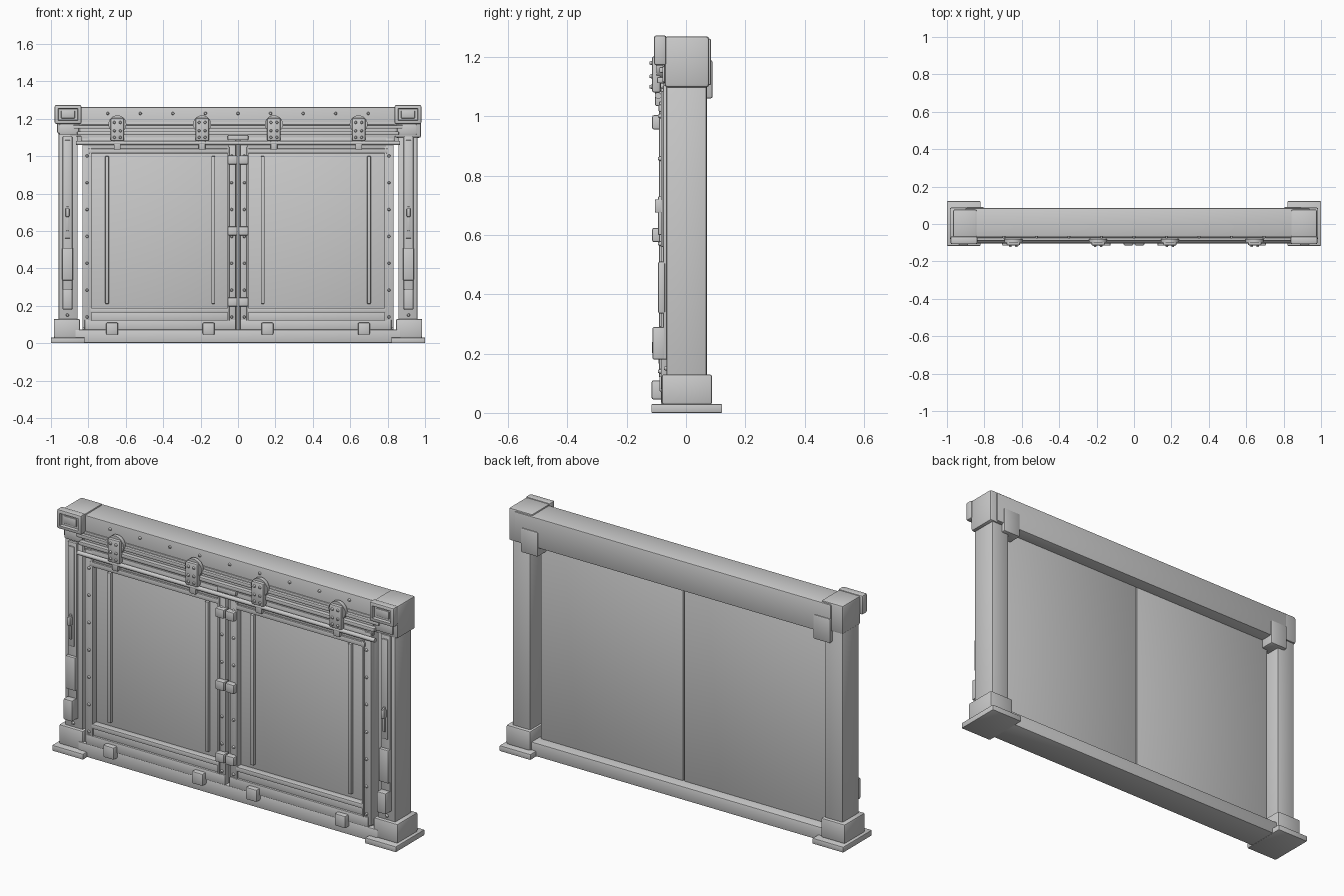
import bpy, bmesh, math
from mathutils import Matrix, Vector

old = bpy.data.objects.get("Cube")
if old:
    bpy.data.objects.remove(old, do_unlink=True)

grey = bpy.data.materials.new("plain grey")
grey.use_nodes = True
grey.diffuse_color = (0.6, 0.6, 0.6, 1)
grey.node_tree.nodes["Principled BSDF"].inputs["Base Color"].default_value = (0.6, 0.6, 0.6, 1)


def finish(name, bm):
    mesh = bpy.data.meshes.new(name)
    bmesh.ops.recalc_face_normals(bm, faces=bm.faces)
    bm.to_mesh(mesh)
    bm.free()
    mesh.materials.append(grey)
    obj = bpy.data.objects.new(name, mesh)
    bpy.context.collection.objects.link(obj)
    bpy.ops.object.select_all(action="DESELECT")
    obj.select_set(True)
    bpy.context.view_layer.objects.active = obj
    bpy.ops.object.shade_smooth_by_angle(angle=math.radians(40))
    return obj


def box(name, x, y, z, bevel=0.004, recess=None):
    """Bevelled box from (min, max) pairs; recess = (border, depth) sinks the front face."""
    bm = bmesh.new()
    bmesh.ops.create_cube(bm, size=1)
    for v in bm.verts:
        v.co = Vector([(a + b) / 2 + c * abs(b - a) for (a, b), c in zip((x, y, z), v.co)])
    bmesh.ops.bevel(bm, geom=bm.edges[:], offset=bevel, segments=2, profile=0.5, affect="EDGES")
    if recess:
        bm.normal_update()
        front = max((f for f in bm.faces if f.normal.y < -0.9), key=lambda f: f.calc_area())
        bmesh.ops.inset_region(bm, faces=[front], thickness=recess[0])
        bmesh.ops.inset_region(bm, faces=[front], thickness=0.004, depth=-recess[1])
    return finish(name, bm)


def disc(name, x, z, radius, y0, y1, segments=24, tip=1.0):
    """Cylinder along y, its front end scaled by tip."""
    bm = bmesh.new()
    turn = Matrix.Translation((x, (y0 + y1) / 2, z)) @ Matrix.Rotation(math.radians(90), 4, "X")
    bmesh.ops.create_cone(bm, cap_ends=True, segments=segments, radius1=radius,
                          radius2=radius * tip, depth=y1 - y0, matrix=turn)
    return finish(name, bm)


def rod(name, x0, x1, y, z, radius):
    bm = bmesh.new()
    turn = Matrix.Translation(((x0 + x1) / 2, y, z)) @ Matrix.Rotation(math.radians(90), 4, "Y")
    bmesh.ops.create_cone(bm, cap_ends=True, segments=16, radius1=radius, radius2=radius,
                          depth=x1 - x0, matrix=turn)
    return finish(name, bm)


def rivet(name, x, z, y):
    disc(name, x, z, 0.009, y - 0.009, y + 0.003, 12, 0.55)


# Main beams
box("top_beam", (-0.9, 0.94), (-0.068, 0.085), (1.105, 1.262), 0.006)
box("beam_lip", (-0.86, 0.86), (-0.074, -0.06), (1.165, 1.18), 0.003)
box("sill_beam", (-0.87, 0.87), (-0.085, 0.075), (0.002, 0.072), 0.005)
for i in range(9):
    rivet("beam_rivet", (i - 4) * 0.174, 1.228, -0.068)

# Posts, feet and caps on both sides
for side, s in (("left", 1), ("right", -1)):
    def sbox(name, x, y, z, bevel=0.004, recess=None):
        return box(side + "_" + name, sorted((s * x[0], s * x[1])), y, z, bevel, recess)

    sbox("post", (0.857, 0.96), (-0.065, 0.07), (0.1, 1.13), 0.006)
    sbox("foot_plate", (0.82, 1.0), (-0.117, 0.122), (0, 0.03), 0.004)
    sbox("foot_block", (0.845, 0.985), (-0.082, 0.088), (0.028, 0.13), 0.008)
    sbox("corner_block", (0.84, 0.978 if s > 0 else 0.967), (-0.072, 0.078),
         (1.098 if s > 0 else 1.12, 1.27), 0.01)
    sbox("corner_frame", (0.838, 0.98), (-0.108, -0.066), (1.172, 1.273), 0.008, (0.014, 0.014))
    sbox("corner_badge", (0.872, 0.946), (-0.1, -0.09), (1.202, 1.244), 0.004)
    sbox("back_bracket", (0.8, 0.9), (-0.01, 0.09), (1.06, 1.19), 0.008)
    # Fittings on the front of the post
    sbox("post_neck", (0.85, 0.955), (-0.08, -0.06), (1.115, 1.17), 0.005)
    sbox("post_strip", (0.885, 0.938), (-0.078, -0.06), (0.18, 1.105), 0.005)
    sbox("post_channel", (0.895, 0.928), (-0.085, -0.07), (0.56, 1.085), 0.004)
    sbox("post_handle", (0.882, 0.94), (-0.094, -0.07), (0.335, 0.51), 0.006)
    sbox("post_latch", (0.886, 0.938), (-0.113, -0.07), (0.18, 0.29), 0.006)
    sbox("post_catch", (0.902, 0.922), (-0.105, -0.07), (0.675, 0.72), 0.004)
    sbox("post_pull", (0.906, 0.918), (-0.094, -0.07), (0.6, 0.73), 0.003)
    rivet(side + "_post_rivet", s * 0.912, 0.15, -0.066)

    # Door leaf: thick panel with a raised frame on its front
    sbox("door_panel", (0.003, 0.832), (-0.057, 0.02), (0.07, 1.108), 0.004)
    sbox("outer_stile", (0.79, 0.832), (-0.085, -0.05), (0.08, 1.095))
    sbox("outer_edge_trim", (0.783, 0.795), (-0.091, -0.05), (0.12, 1.05), 0.003)
    sbox("inner_stile", (0.012, 0.052), (-0.085, -0.05), (0.08, 1.1))
    sbox("inner_edge_trim", (0.046, 0.057), (-0.091, -0.05), (0.12, 1.05), 0.003)
    sbox("door_top_rail", (0.05, 0.8), (-0.083, -0.05), (1.035, 1.1))
    sbox("door_top_trim", (0.05, 0.8), (-0.092, -0.05), (1.015, 1.04), 0.003)
    sbox("door_bottom_rail", (0.012, 0.82), (-0.09, -0.05), (0.072, 0.125))
    sbox("door_kick_strip", (0.05, 0.79), (-0.08, -0.05), (0.12, 0.17), 0.003)
    sbox("door_bottom_trim", (0.05, 0.79), (-0.092, -0.05), (0.164, 0.188), 0.003)
    for x in (0.132, 0.7):
        sbox("door_rib", (x - 0.01, x + 0.01), (-0.075, -0.05), (0.21, 1.0))
    for i in range(7):
        rivet(side + "_stile_rivet", s * 0.807, 0.14 + i * 0.1435, -0.085)
        rivet(side + "_centre_rivet", s * 0.034, 0.14 + i * 0.1435, -0.085)

    # Meeting clamps, floor guides and roller hangers
    for z in (0.22, 0.6, 0.98):
        sbox("meeting_clamp", (0.003, 0.055), (-0.114, -0.07), (z - 0.024, z + 0.024), 0.006)
    for x in (0.157, 0.673):
        sbox("floor_guide", (x - 0.032, x + 0.032), (-0.116, -0.06), (0.045, 0.11), 0.007)
    for x in (0.192, 0.645):
        disc(side + "_roller", s * x, 1.17, 0.048, -0.1, -0.08, 28)
        sbox("hanger_plate", (x - 0.036, x + 0.036), (-0.115, -0.085), (1.08, 1.203), 0.008)
        sbox("hanger_stem", (x - 0.018, x + 0.018), (-0.104, -0.07), (1.035, 1.085))
        for dx in (-0.016, 0.016):
            for z in (1.1, 1.135, 1.18):
                rivet(side + "_hanger_bolt", s * (x + dx), z, -0.114)

# Sliding track across both doors
box("track_back_board", (-0.84, 0.84), (-0.076, -0.06), (1.08, 1.168), 0.003)
box("track_upper_rail", (-0.88, 0.88), (-0.09, -0.065), (1.147, 1.166), 0.004)
box("track_middle_rail", (-0.86, 0.86), (-0.098, -0.07), (1.112, 1.132), 0.004)
rod("track_lower_rail", -0.865, 0.865, -0.094, 1.07, 0.011)
box("centre_stop", (-0.055, 0.055), (-0.1, -0.07), (1.085, 1.112), 0.005)
